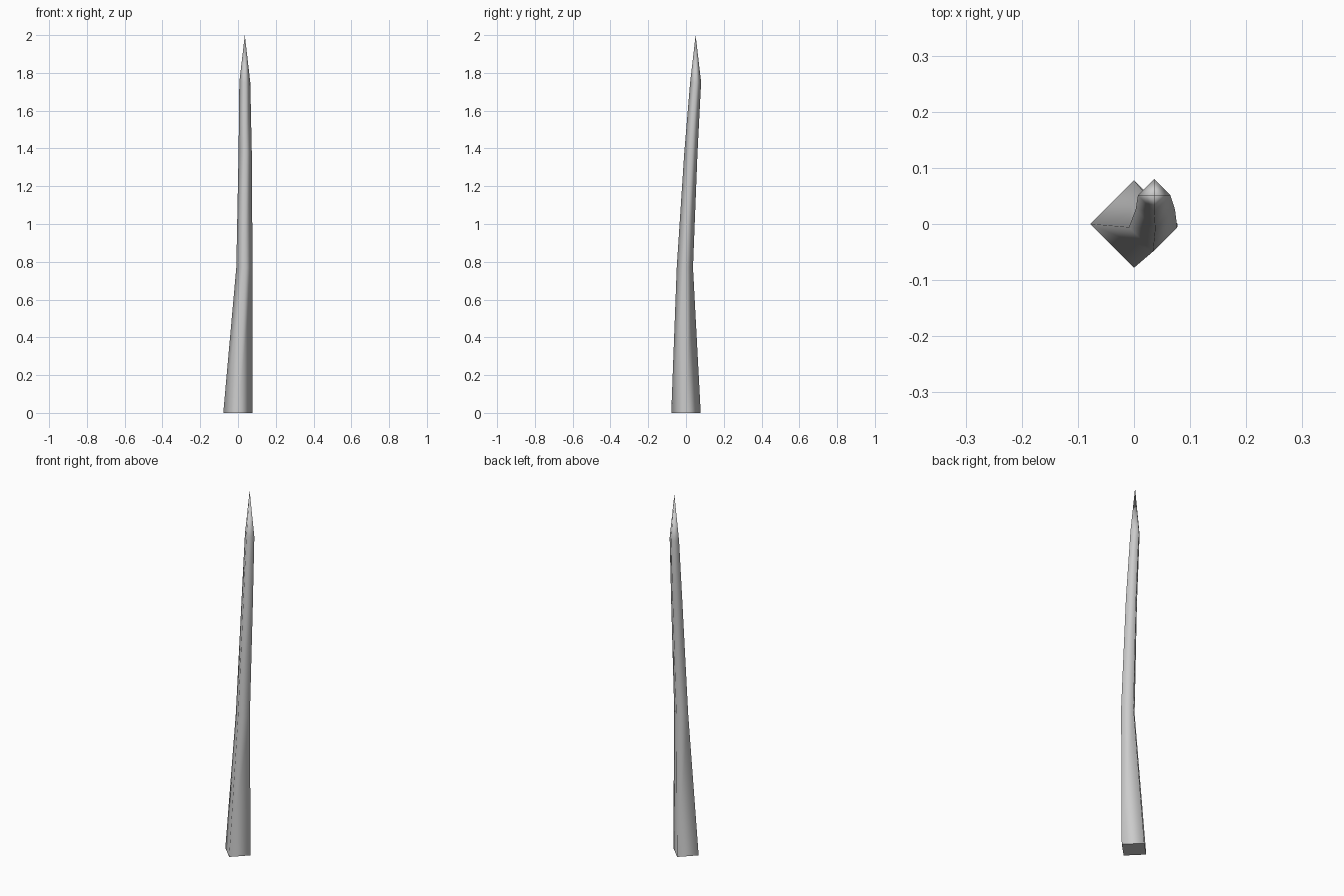
import bpy, bmesh, math

if "Cube" in bpy.data.objects:
    bpy.data.objects.remove(bpy.data.objects["Cube"])

# Spine of the spike: centre x, y, z and radius of each four-sided ring
RINGS = [(0, 0, 0, 0.078), (0.034, -0.006, 0.77, 0.043),
         (0.038, 0.026, 1.38, 0.035), (0.036, 0.051, 1.75, 0.029)]
TIP = (0.036, 0.051, 2.0)
SIDES = 4

bm = bmesh.new()
loops = [[bm.verts.new((x + r * math.cos(math.tau * i / SIDES),
                        y + r * math.sin(math.tau * i / SIDES), z))
          for i in range(SIDES)] for x, y, z, r in RINGS]
tip = bm.verts.new(TIP)

# Bent shaft
for low, high in zip(loops, loops[1:]):
    for i in range(SIDES):
        j = (i + 1) % SIDES
        bm.faces.new((low[i], low[j], high[j], high[i]))
# Pointed end
for i in range(SIDES):
    bm.faces.new((loops[-1][i], loops[-1][(i + 1) % SIDES], tip))
for f in bm.faces:
    f.smooth = True
# Flat base with a sharp rim
base = bm.faces.new(loops[0][::-1])
for e in base.edges:
    e.smooth = False
bm.normal_update()

mesh = bpy.data.meshes.new("spike")
bm.to_mesh(mesh)
bm.free()
spike = bpy.data.objects.new("spike", mesh)
bpy.context.collection.objects.link(spike)
